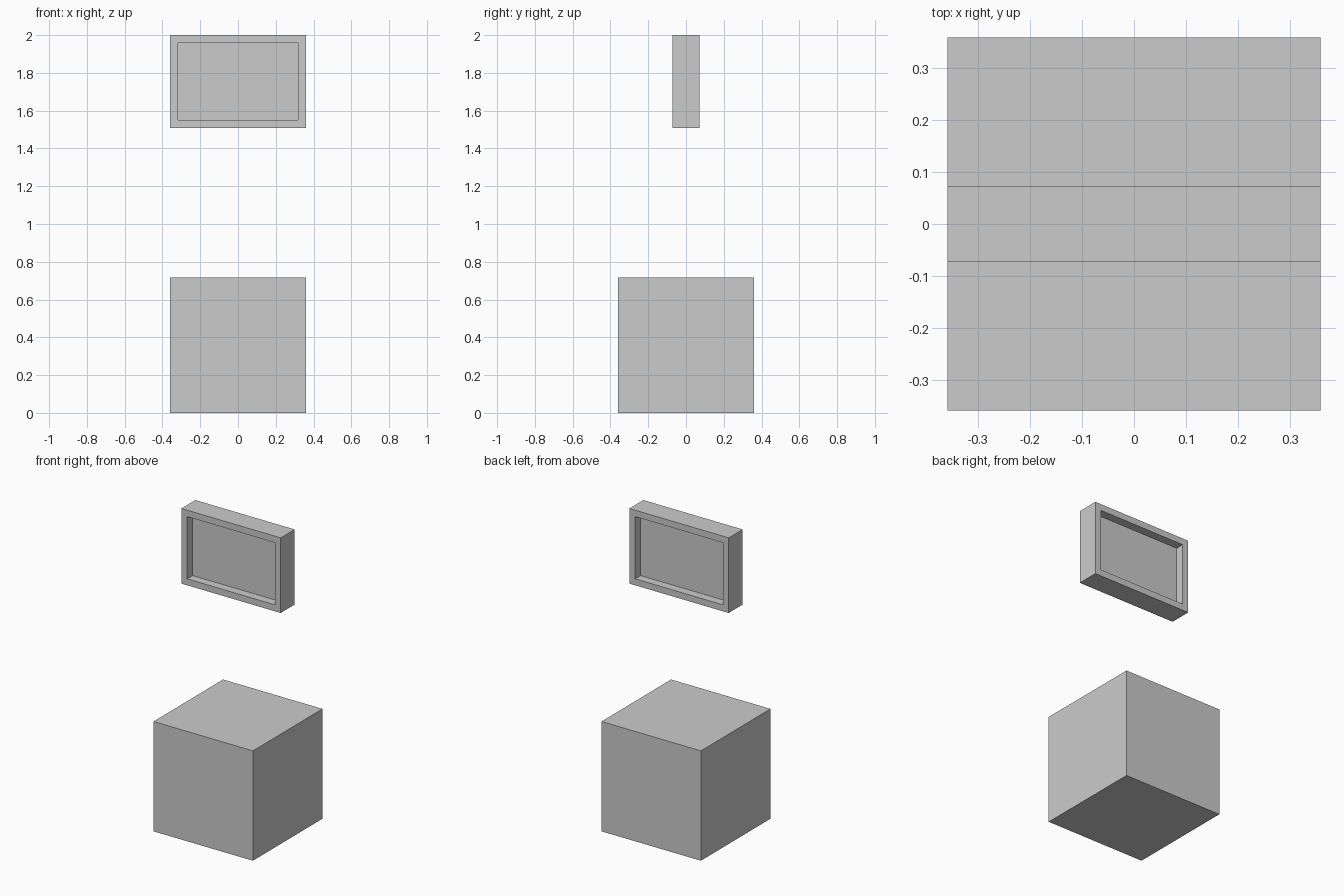
import bpy, bmesh
from mathutils import Vector

if "Cube" in bpy.data.objects:
    bpy.data.objects.remove(bpy.data.objects["Cube"])


def box(name, size, centre, recess=None):
    """Box mesh; recess = (border, depth) sinks a panel into front and back."""
    bm = bmesh.new()
    bmesh.ops.create_cube(bm, size=1)
    bmesh.ops.scale(bm, vec=Vector(size), verts=bm.verts)
    if recess:
        border, depth = recess
        for face in [f for f in bm.faces if abs(f.normal.y) > 0.9]:
            bmesh.ops.inset_region(bm, faces=[face], thickness=border)
            normal = face.normal.copy()
            panel = bmesh.ops.extrude_discrete_faces(bm, faces=[face])["faces"][0]
            bmesh.ops.translate(bm, vec=-normal * depth, verts=panel.verts)
    bmesh.ops.recalc_face_normals(bm, faces=bm.faces)
    mesh = bpy.data.meshes.new(name)
    bm.to_mesh(mesh)
    bm.free()
    obj = bpy.data.objects.new(name, mesh)
    obj.location = centre
    bpy.context.collection.objects.link(obj)
    return obj


WIDTH = 0.718
SIGN_HEIGHT = 0.491

# Solid cube standing on the ground
box("base_block", (WIDTH, WIDTH, WIDTH), (0, 0, WIDTH / 2))

# Floating sign with a recessed panel on front and back
box("floating_sign", (WIDTH, 0.144, SIGN_HEIGHT), (0, 0, 2 - SIGN_HEIGHT / 2),
    recess=(0.06, 0.056))
